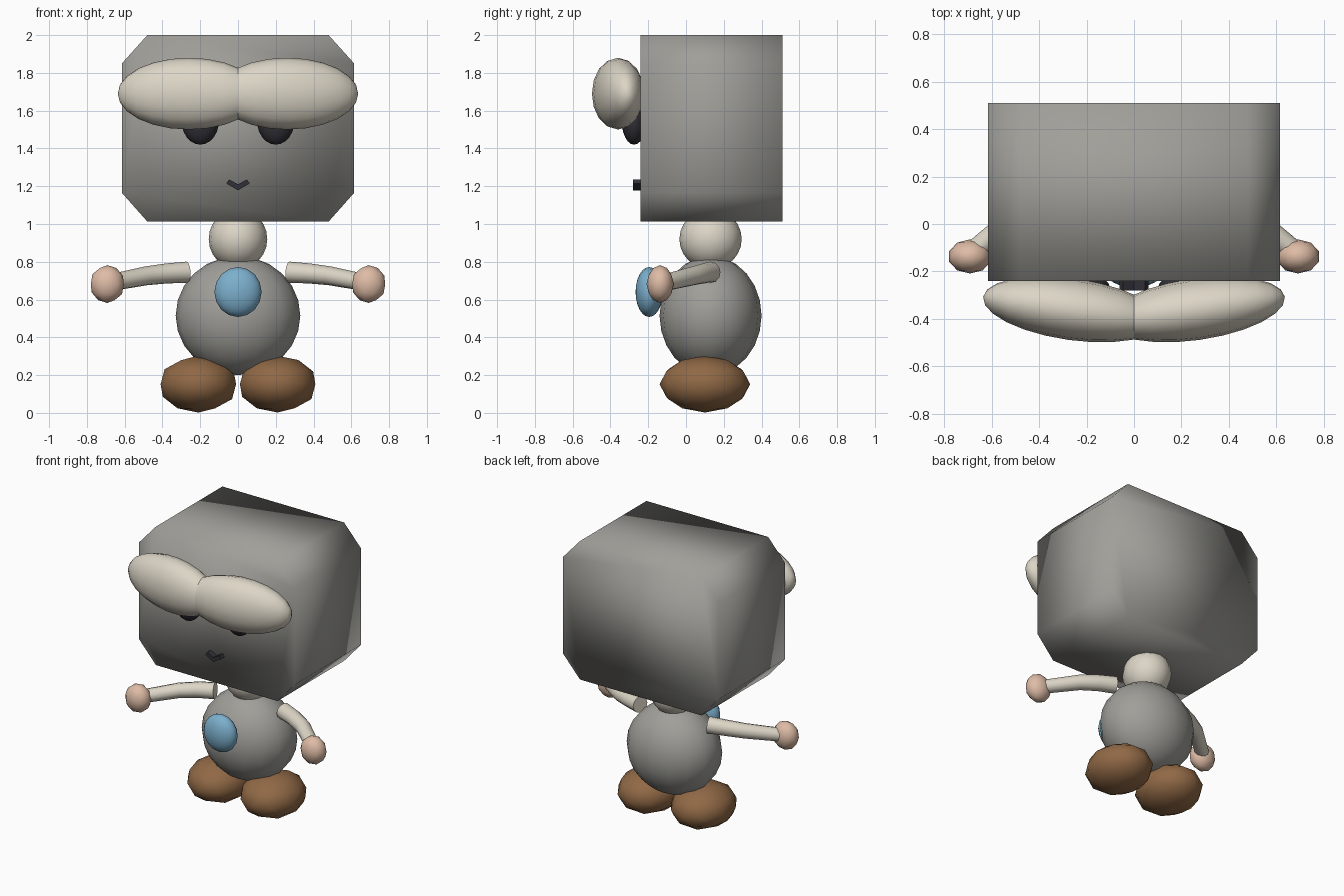
import bpy
import bmesh
from math import radians, sin, cos, pi
from mathutils import Matrix, Vector

cube = bpy.data.objects.get("Cube")
if cube:
    bpy.data.objects.remove(cube, do_unlink=True)


def material(name, rgb):
    mat = bpy.data.materials.new(name)
    mat.use_nodes = True
    mat.diffuse_color = (*rgb, 1)
    mat.node_tree.nodes["Principled BSDF"].inputs["Base Color"].default_value = (*rgb, 1)
    return mat


grey = material("warm grey", (0.35, 0.345, 0.32))
cream = material("cream", (0.72, 0.67, 0.57))
skin = material("skin", (0.73, 0.50, 0.38))
brown = material("brown", (0.28, 0.14, 0.06))
blue = material("blue", (0.20, 0.43, 0.61))
dark = material("charcoal", (0.03, 0.03, 0.038))


def finish(name, bm, mat, smooth=True):
    bmesh.ops.recalc_face_normals(bm, faces=bm.faces)
    mesh = bpy.data.meshes.new(name)
    bm.to_mesh(mesh)
    bm.free()
    mesh.materials.append(mat)
    for face in mesh.polygons:
        face.use_smooth = smooth
    obj = bpy.data.objects.new(name, mesh)
    bpy.context.collection.objects.link(obj)
    return obj


def ellipsoid(name, mat, centre, radii, turn=0, pole="Z", ico=False):
    """Scaled sphere, with its poles along the given axis, turned about z."""
    bm = bmesh.new()
    if ico:
        bmesh.ops.create_icosphere(bm, subdivisions=2, radius=1)
    else:
        bmesh.ops.create_uvsphere(bm, u_segments=16, v_segments=12, radius=1)
    if pole != "Z":
        bm.transform(Matrix.Rotation(pi / 2, 4, "Y" if pole == "X" else "X"))
    bm.transform(Matrix.Translation(centre) @ Matrix.Rotation(turn, 4, "Z")
                 @ Matrix.Diagonal((*radii, 1)))
    return finish(name, bm, mat)


def prism(name, mat, profile, front, back, smooth):
    """Closed x-z outline extruded along y."""
    bm = bmesh.new()
    face = bm.faces.new([bm.verts.new((x, front, z)) for x, z in profile])
    new = bmesh.ops.extrude_face_region(bm, geom=[face])["geom"]
    moved = [v for v in new if isinstance(v, bmesh.types.BMVert)]
    bmesh.ops.translate(bm, verts=moved, vec=(0, back - front, 0))
    return finish(name, bm, mat, smooth)


def tube(name, mat, path, radii, sides=12):
    """Tapered round tube with capped ends."""
    bm = bmesh.new()
    pts = [Vector(p) for p in path]
    rings = []
    for i, (p, r) in enumerate(zip(pts, radii)):
        along = (pts[min(i + 1, len(pts) - 1)] - pts[max(i - 1, 0)]).normalized()
        side = along.cross(Vector((0, 0, 1))).normalized()
        up = side.cross(along)
        rings.append([bm.verts.new(p + r * (cos(a) * side + sin(a) * up))
                      for a in (2 * pi * k / sides for k in range(sides))])
    for a, b in zip(rings, rings[1:]):
        for k in range(sides):
            n = (k + 1) % sides
            bm.faces.new((a[k], a[n], b[n], b[k]))
    bm.faces.new(rings[0])
    bm.faces.new(rings[-1])
    obj = finish(name, bm, mat)
    bpy.ops.object.select_all(action="DESELECT")
    obj.select_set(True)
    bpy.context.view_layer.objects.active = obj
    bpy.ops.object.shade_smooth_by_angle(angle=radians(40))
    return obj


# Head block with bevelled corners
corner = [(0.48, 2.0), (0.615, 1.85), (0.615, 1.165), (0.48, 1.013)]
prism("head", grey, corner + [(-x, z) for x, z in reversed(corner)], -0.24, 0.51, True)

# Neck, torso and chest disc
ellipsoid("neck", cream, (0, 0.13, 0.92), (0.155, 0.165, 0.16))
ellipsoid("torso", grey, (0, 0.13, 0.515), (0.33, 0.27, 0.315))
ellipsoid("chest_disc", blue, (0, -0.195, 0.64), (0.125, 0.072, 0.132), pole="Y")

# Mouth
prism("mouth", dark, [(-0.062, 1.215), (-0.047, 1.236), (0, 1.21), (0.047, 1.236),
                      (0.062, 1.215), (0, 1.178)], -0.28, -0.238, False)

# Paired parts
for side, s in (("left", 1), ("right", -1)):
    ellipsoid(side + "_eye", dark, (s * 0.2, -0.275, 1.55), (0.1, 0.066, 0.13))
    ellipsoid(side + "_brow", cream, (s * 0.26, -0.36, 1.69), (0.38, 0.13, 0.19),
              turn=s * radians(8), pole="X")
    arm = [(0.27, 0.13, 0.745), (0.38, 0.09, 0.738), (0.49, 0.035, 0.725), (0.67, -0.11, 0.69)]
    tube(side + "_arm", cream, [(s * x, y, z) for x, y, z in arm],
         [0.056, 0.053, 0.05, 0.045])
    ellipsoid(side + "_hand", skin, (s * 0.692, -0.137, 0.682), (0.092, 0.072, 0.1), ico=True)
    ellipsoid(side + "_foot", brown, (s * 0.21, 0.1, 0.152), (0.21, 0.24, 0.15), ico=True)
